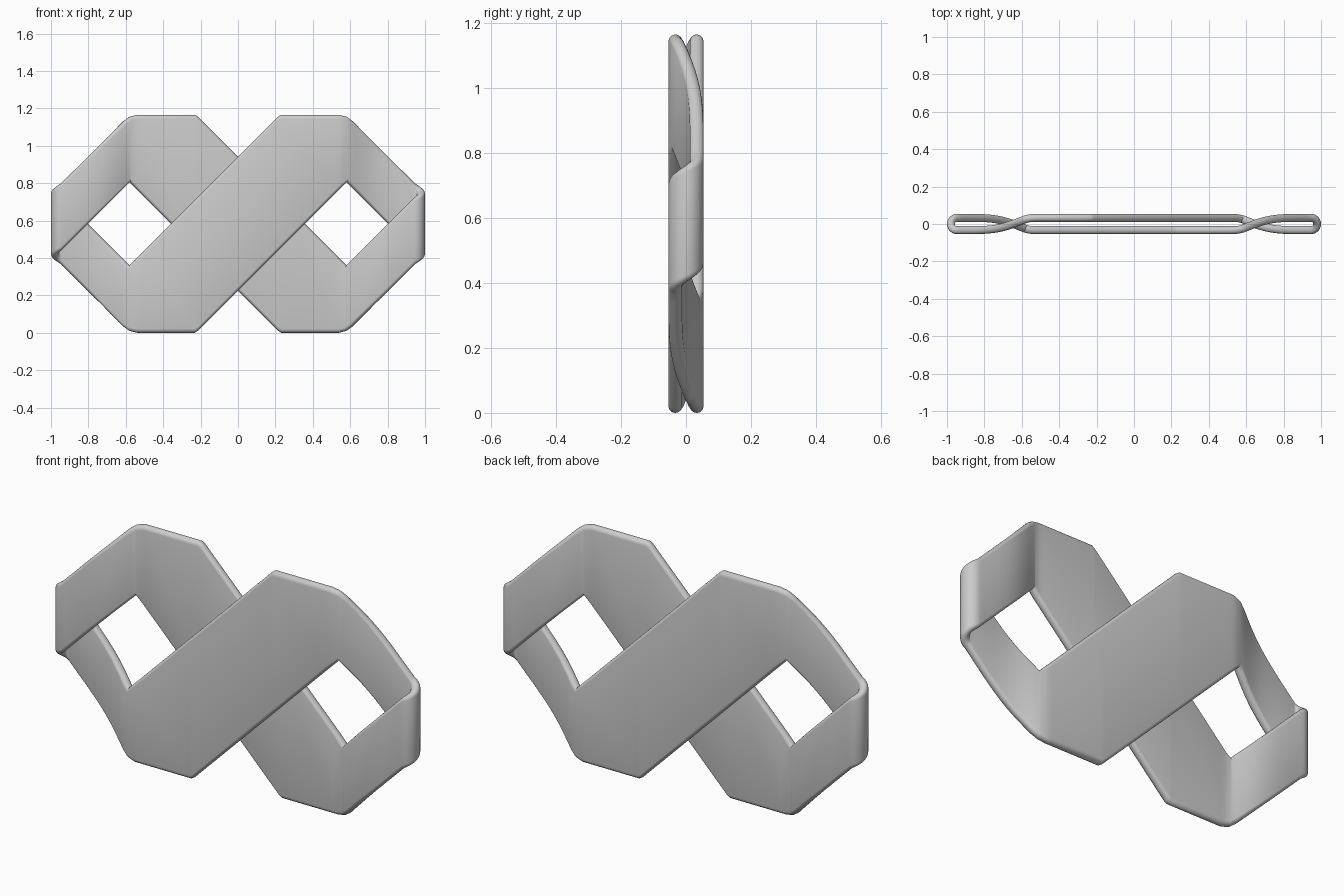
import bpy, bmesh, math
from mathutils import Vector

cube = bpy.data.objects.get("Cube")
if cube:
    bpy.data.objects.remove(cube)

HEIGHT = 1.165        # overall height of the folded band
HALF = 0.021          # half the band thickness
GAP = 0.033           # distance of each strand from the middle plane
TURN = 0.945          # x where the end turns begin


def interpolate(points, x):
    for (x0, v0), (x1, v1) in zip(points, points[1:]):
        if x <= x1:
            return v0 + (v1 - v0) * (x - x0) / (x1 - x0)
    return points[-1][1]


# Lower edge of the rising strand; the upper edge is its point reflection
LOWER = [(-1, 0.42), (-0.61, 0.032), (-0.58, 0.01), (-0.54, 0), (-0.23, 0),
         (-0.215, 0.01), (0.58, 0.805), (1, 0.385)]


def low(x):
    return interpolate(LOWER, x)


def high(x):
    return HEIGHT - low(-x)


# Strand depth: flat in front at the middle, crossing to the back at each end
SWAY = [(0, -1), (0.54, -1), (0.57, -0.9), (0.6, -0.55), (0.645, 0),
        (0.69, 0.45), (0.73, 0.73), (0.78, 0.92), (0.84, 1), (1, 1)]


def depth(x):
    samples = [interpolate(SWAY, abs(x) + d) for d in (-0.015, 0, 0.015)]
    return GAP * sum(samples) / 3


def half_loop():
    """Stations (x, y, low, high) for one strand and the turn after it."""
    xs = {-TURN, TURN} | {p[0] * s for p in LOWER[1:-1] for s in (1, -1)}
    xs |= {s * (0.52 + 0.02 * i) for i in range(21) for s in (1, -1)}
    xs = sorted(x for x in xs if abs(x) <= TURN)
    rows = [(x, depth(x), low(x), high(x)) for x in xs]
    steps = 14
    for i in range(1, steps):
        t = i / steps
        a = math.pi * t
        rows.append((TURN + (1 - HALF - TURN) * math.sin(a), GAP * math.cos(a),
                     low(TURN) * (1 - t) + low(-TURN) * t,
                     high(TURN) * (1 - t) + high(-TURN) * t))
    return rows


# The second half is the first turned half way round the vertical axis
half = half_loop()
loop = half + [(-x, -y, lo, hi) for x, y, lo, hi in half]

bm = bmesh.new()
rings = []
ARC = 8
for i, (x, y, lo, hi) in enumerate(loop):
    before, after = loop[i - 1], loop[(i + 1) % len(loop)]
    along = Vector((after[0] - before[0], after[1] - before[1], 0)).normalized()
    side = Vector((-along.y, along.x, 0))
    ring = []
    # Rounded cap over the upper edge, then under the lower edge
    for edge, start in ((hi - HALF, 0), (lo + HALF, math.pi)):
        for k in range(ARC + 1):
            a = start + math.pi * k / ARC
            ring.append(bm.verts.new(Vector((x, y, edge + HALF * math.sin(a)))
                                     + side * HALF * math.cos(a)))
    rings.append(ring)

for i, ring in enumerate(rings):
    nxt = rings[(i + 1) % len(rings)]
    for k in range(len(ring)):
        j = (k + 1) % len(ring)
        bm.faces.new((ring[k], ring[j], nxt[j], nxt[k]))
bmesh.ops.recalc_face_normals(bm, faces=bm.faces)

mesh = bpy.data.meshes.new("folded_band")
bm.to_mesh(mesh)
bm.free()
band = bpy.data.objects.new("folded_band", mesh)
bpy.context.collection.objects.link(band)

# Plain grey material
grey = bpy.data.materials.new("light_grey")
grey.use_nodes = True
colour = (0.6, 0.6, 0.6, 1)
grey.diffuse_color = colour
grey.node_tree.nodes["Principled BSDF"].inputs["Base Color"].default_value = colour
mesh.materials.append(grey)

bpy.context.view_layer.objects.active = band
band.select_set(True)
bpy.ops.object.shade_smooth_by_angle(angle=math.radians(35))
